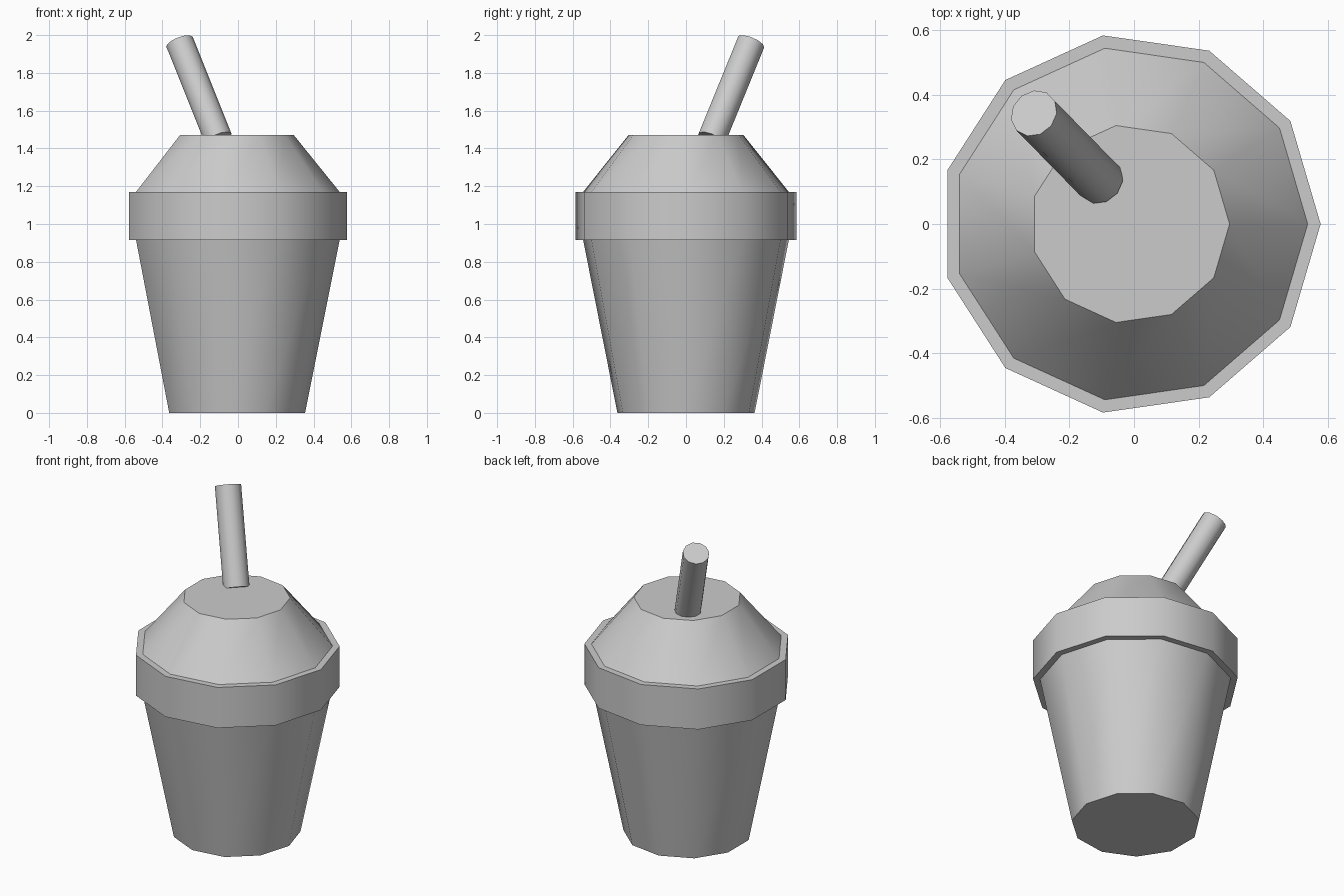
import bpy, bmesh, math
from mathutils import Vector, Matrix

if "Cube" in bpy.data.objects:
    bpy.data.objects.remove(bpy.data.objects["Cube"])

SIDES = 11
CENTRE_X = -0.012


def turned(name, profile, matrix, cap_bottom=False, cap_top=False):
    """Sweep a (radius, height) profile, listed bottom/inside to top, around z."""
    bm = bmesh.new()
    rings = []
    for r, z in profile:
        rings.append([bm.verts.new((r * math.cos(2 * math.pi * i / SIDES),
                                    r * math.sin(2 * math.pi * i / SIDES), z))
                      for i in range(SIDES)])
    for low, high in zip(rings, rings[1:]):
        for i in range(SIDES):
            j = (i + 1) % SIDES
            bm.faces.new((low[i], low[j], high[j], high[i]))
    if cap_bottom:
        bm.faces.new(rings[0][::-1])
    if cap_top:
        bm.faces.new(rings[-1])
    bm.transform(matrix)
    mesh = bpy.data.meshes.new(name)
    bm.to_mesh(mesh)
    bm.free()
    obj = bpy.data.objects.new(name, mesh)
    bpy.context.collection.objects.link(obj)
    bpy.context.view_layer.objects.active = obj
    bpy.ops.object.select_all(action='DESELECT')
    obj.select_set(True)
    bpy.ops.object.shade_smooth_by_angle(angle=math.radians(40))
    return obj


upright = Matrix.Translation((CENTRE_X, 0, 0))

# Tapered cup, rim band and sloped lid
turned("cup", [(0.367, 0), (0.55, 0.915)], upright, cap_bottom=True)
turned("rim_band", [(0.55, 0.915), (0.59, 0.915), (0.59, 1.17), (0.55, 1.17)], upright)
turned("lid", [(0.55, 1.17), (0.308, 1.47)], upright, cap_top=True)

# Slanted straw from the lid to its top end
base, tip = Vector((-0.105, 0.134, 1.45)), Vector((-0.31, 0.343, 1.962))
axis = tip - base
slant = Matrix.Translation(base) @ axis.to_track_quat('Z', 'Y').to_matrix().to_4x4()
turned("straw", [(0.076, 0), (0.076, axis.length)], slant, cap_bottom=True, cap_top=True)
